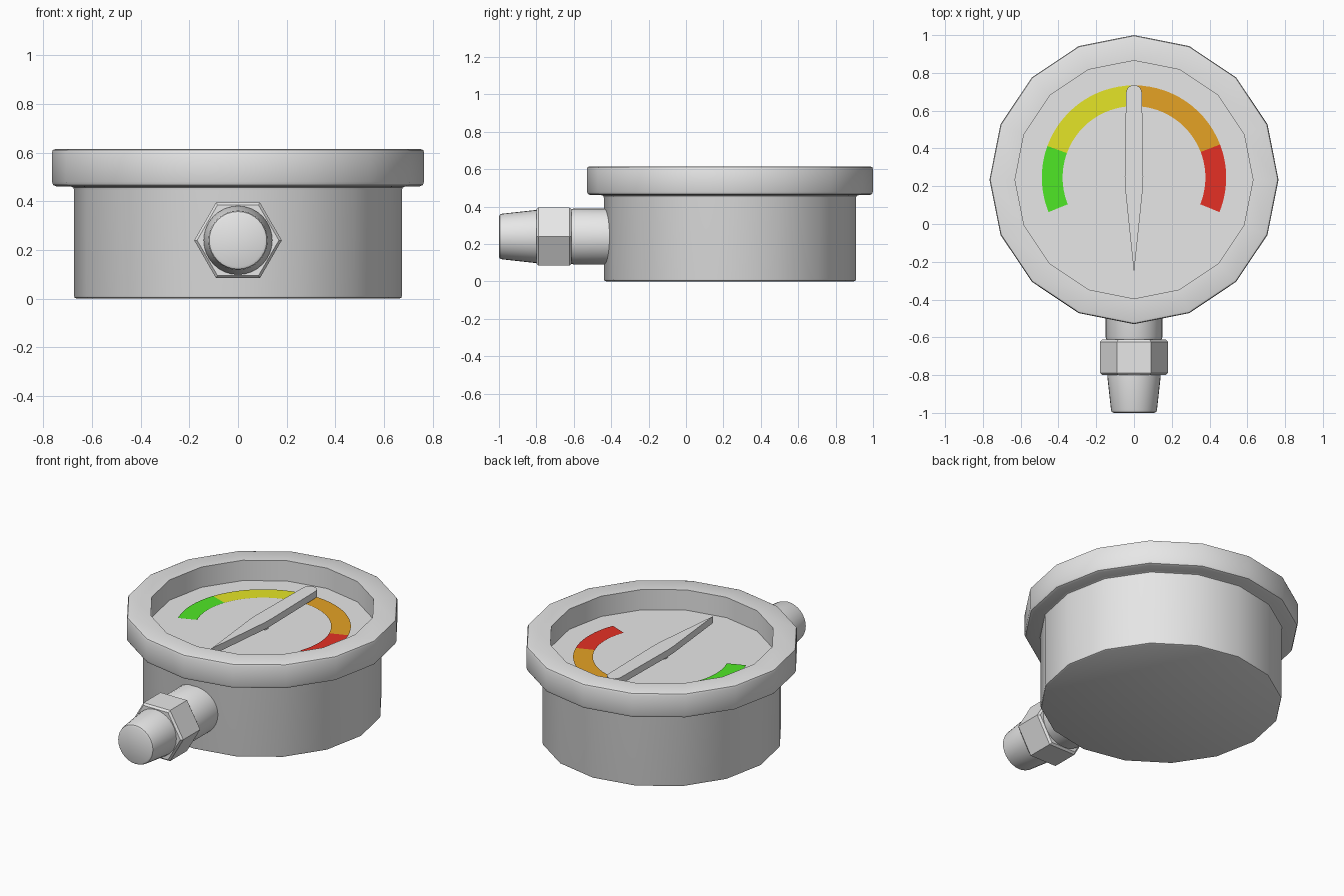
import bpy, bmesh, math

if "Cube" in bpy.data.objects:
    bpy.data.objects.remove(bpy.data.objects["Cube"])

CY = 0.235      # centre of the gauge head in y
AZ = 0.24       # height of the connector axis
DIAL = 0.49     # height of the dial face


def material(name, rgb):
    m = bpy.data.materials.new(name)
    m.diffuse_color = (*rgb, 1.0)
    m.use_nodes = True
    m.node_tree.nodes["Principled BSDF"].inputs["Base Color"].default_value = m.diffuse_color
    return m


grey = material("light_grey", (0.8, 0.8, 0.8))
green = material("green", (0.08, 0.82, 0.02))
yellow = material("yellow", (0.78, 0.78, 0.02))
orange = material("orange", (0.78, 0.36, 0.018))
red = material("red", (0.78, 0.03, 0.018))


def finish(name, bm, mat, smooth=True):
    bmesh.ops.remove_doubles(bm, verts=bm.verts, dist=1e-5)
    bmesh.ops.recalc_face_normals(bm, faces=bm.faces)
    me = bpy.data.meshes.new(name)
    bm.to_mesh(me)
    bm.free()
    me.materials.append(mat)
    if smooth:
        me.shade_smooth()
        me.set_sharp_from_angle(angle=math.radians(40))
    ob = bpy.data.objects.new(name, me)
    bpy.context.collection.objects.link(ob)
    return ob


def lathe(name, profile, sides, mat, place):
    """Revolve (radius, along) points; place(u, v, along) gives the position."""
    bm = bmesh.new()
    rings = []
    for r, t in profile:
        rings.append([bm.verts.new(place(r * math.cos(2 * math.pi * i / sides),
                                         r * math.sin(2 * math.pi * i / sides), t))
                      for i in range(sides)])
    for a, b in zip(rings, rings[1:]):
        for i in range(sides):
            j = (i + 1) % sides
            bm.faces.new((a[i], a[j], b[j], b[i]))
    bm.faces.new(rings[0])
    bm.faces.new(rings[-1])
    return finish(name, bm, mat)


def upright(u, v, t):
    return (u, CY + v, t)


def along_y(u, v, t):
    return (u, t, AZ + v)


# case, bezel and recessed dial in one turned profile
lathe("gauge_case", [
    (0.662, 0.0), (0.671, 0.004), (0.674, 0.013), (0.674, 0.447),
    (0.677, 0.457), (0.687, 0.461), (0.745, 0.461), (0.759, 0.467), (0.765, 0.481),
    (0.765, 0.600), (0.761, 0.611), (0.750, 0.615),
    (0.630, 0.615), (0.630, DIAL)], 16, grey, upright)

# connector: neck, hex nut, tapered tip
lathe("connector_neck", [(0.15, -0.35), (0.15, -0.60), (0.14, -0.625)], 32, grey, along_y)
lathe("hex_nut", [(0.168, -0.612), (0.180, -0.624), (0.180, -0.788), (0.168, -0.80)],
      6, grey, along_y)
lathe("connector_tip", [(0.141, -0.78), (0.141, -0.81), (0.122, -0.982),
                        (0.118, -0.995), (0.108, -1.0)], 32, grey, along_y)

# coloured scale bands on the dial
def band(name, a0, a1, mat, r0=0.378, r1=0.488, z=DIAL + 0.004, cy=0.246, n=14):
    bm = bmesh.new()
    prev = None
    for i in range(n + 1):
        a = math.radians(a0 + (a1 - a0) * i / n)
        c, s = math.cos(a), math.sin(a)
        cur = [bm.verts.new((r * c, cy + r * s, z)) for r in (r0, r1)]
        if prev:
            f = bm.faces.new((prev[0], prev[1], cur[1], cur[0]))
        prev = cur
    finish(name, bm, mat, smooth=False)


band("green_band", 160, 202, green)
band("yellow_band", 90, 160, yellow)
band("orange_band", 21, 90, orange)
band("red_band", -22, 21, red)

# needle: rounded tail, long tapered point
bm = bmesh.new()
outline = [(0.0, -0.26), (0.047, 0.19), (0.049, 0.25)]
outline += [(0.042 * math.cos(a), 0.694 + 0.042 * math.sin(a))
            for a in (math.pi * i / 10 for i in range(11))]
outline += [(-0.049, 0.25), (-0.047, 0.19)]
face = bm.faces.new([bm.verts.new((x, y, 0.508)) for x, y in outline])
top = bmesh.ops.extrude_face_region(bm, geom=[face])["geom"]
bmesh.ops.translate(bm, vec=(0, 0, 0.042),
                    verts=[g for g in top if isinstance(g, bmesh.types.BMVert)])
finish("needle", bm, grey)

# needle pivot hidden under the needle
lathe("needle_pivot", [(0.035, DIAL - 0.005), (0.035, 0.515)], 16, grey, upright)
